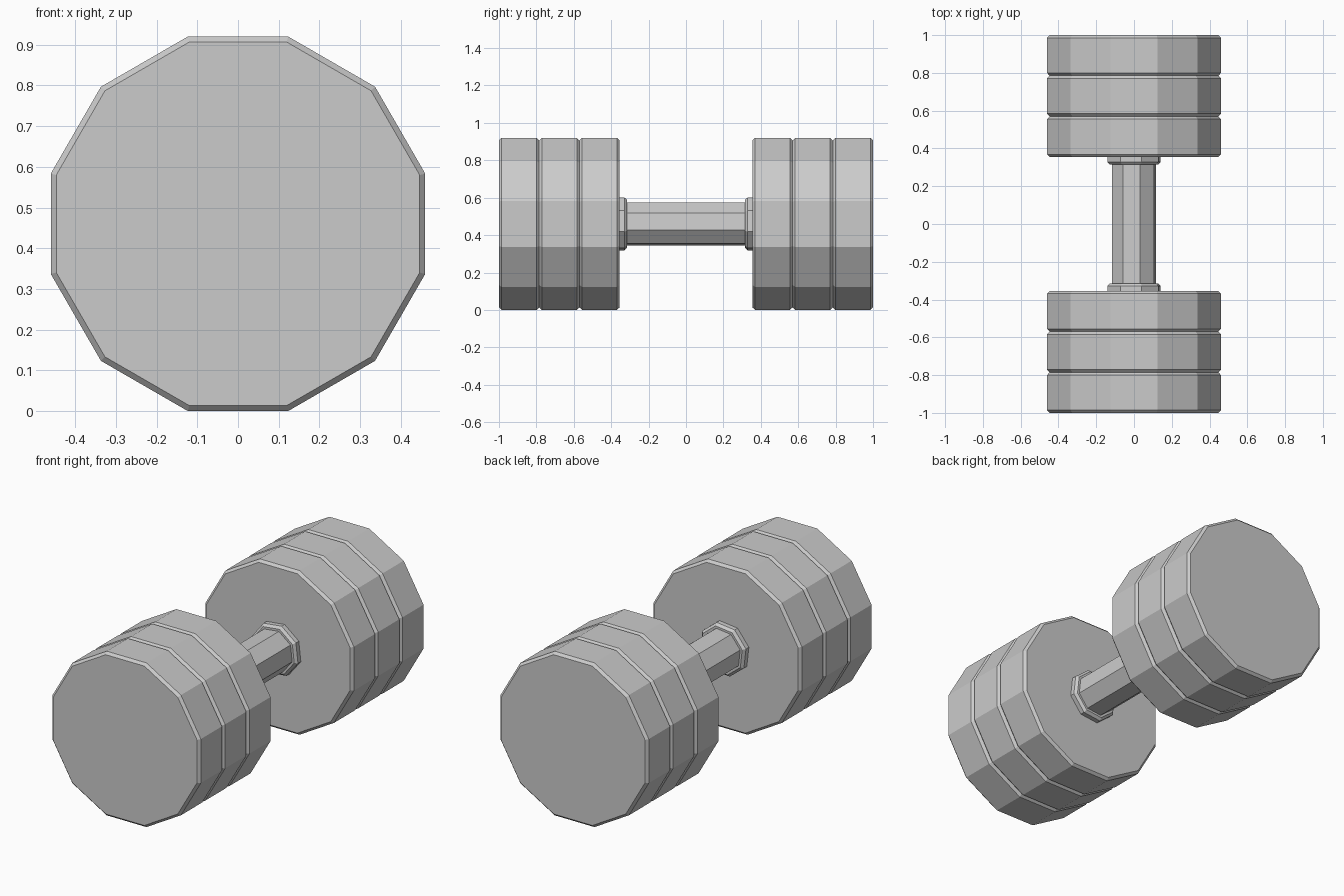
import bpy
from math import cos, sin, radians, tau

cube = bpy.data.objects.get("Cube")
if cube:
    bpy.data.objects.remove(cube, do_unlink=True)

CENTRE_Z = 0.46

steel = bpy.data.materials.new("grey_steel")
steel.use_nodes = True
colour = (0.6, 0.6, 0.6, 1.0)
steel.diffuse_color = colour
steel.node_tree.nodes["Principled BSDF"].inputs["Base Color"].default_value = colour


def prism(name, sides, start_angle, profile):
    """Flat-sided solid along y from a list of (y, radius) rings."""
    verts, faces = [], []
    for y, radius in profile:
        for i in range(sides):
            a = radians(start_angle) + tau * i / sides
            verts.append((radius * cos(a), y, CENTRE_Z + radius * sin(a)))
    for ring in range(len(profile) - 1):
        a, b = ring * sides, (ring + 1) * sides
        for i in range(sides):
            j = (i + 1) % sides
            faces.append((a + i, b + i, b + j, a + j))
    last = (len(profile) - 1) * sides
    faces.append(tuple(range(sides)))
    faces.append(tuple(reversed(range(last, last + sides))))
    mesh = bpy.data.meshes.new(name)
    mesh.from_pydata(verts, [], faces)
    if profile[0][0] > profile[-1][0]:
        mesh.flip_normals()
    mesh.materials.append(steel)
    obj = bpy.data.objects.new(name, mesh)
    bpy.context.collection.objects.link(obj)
    return obj


# Octagonal grip
prism("handle", 8, 29, [(-0.33, 0.12), (0.33, 0.12)])

INNER, WIDTH, CHAMFER = 0.355, 0.215, 0.014
RADIUS = CENTRE_Z / cos(radians(15))

for side, end in ((-1, "front"), (1, "back")):
    # Collar between the grip and the weights
    prism(f"{end}_collar", 8, 29,
          [(side * 0.315, 0.133), (side * 0.329, 0.147), (side * 0.36, 0.147)])
    # Three chamfered twelve-sided weight plates
    for n in range(3):
        y0 = INNER + n * WIDTH
        y1 = y0 + WIDTH
        rings = [(y0, RADIUS - CHAMFER), (y0 + CHAMFER, RADIUS),
                 (y1 - CHAMFER, RADIUS), (y1, RADIUS - CHAMFER)]
        prism(f"{end}_weight_plate_{n + 1}", 12, 15,
              [(side * y, r) for y, r in rings])
